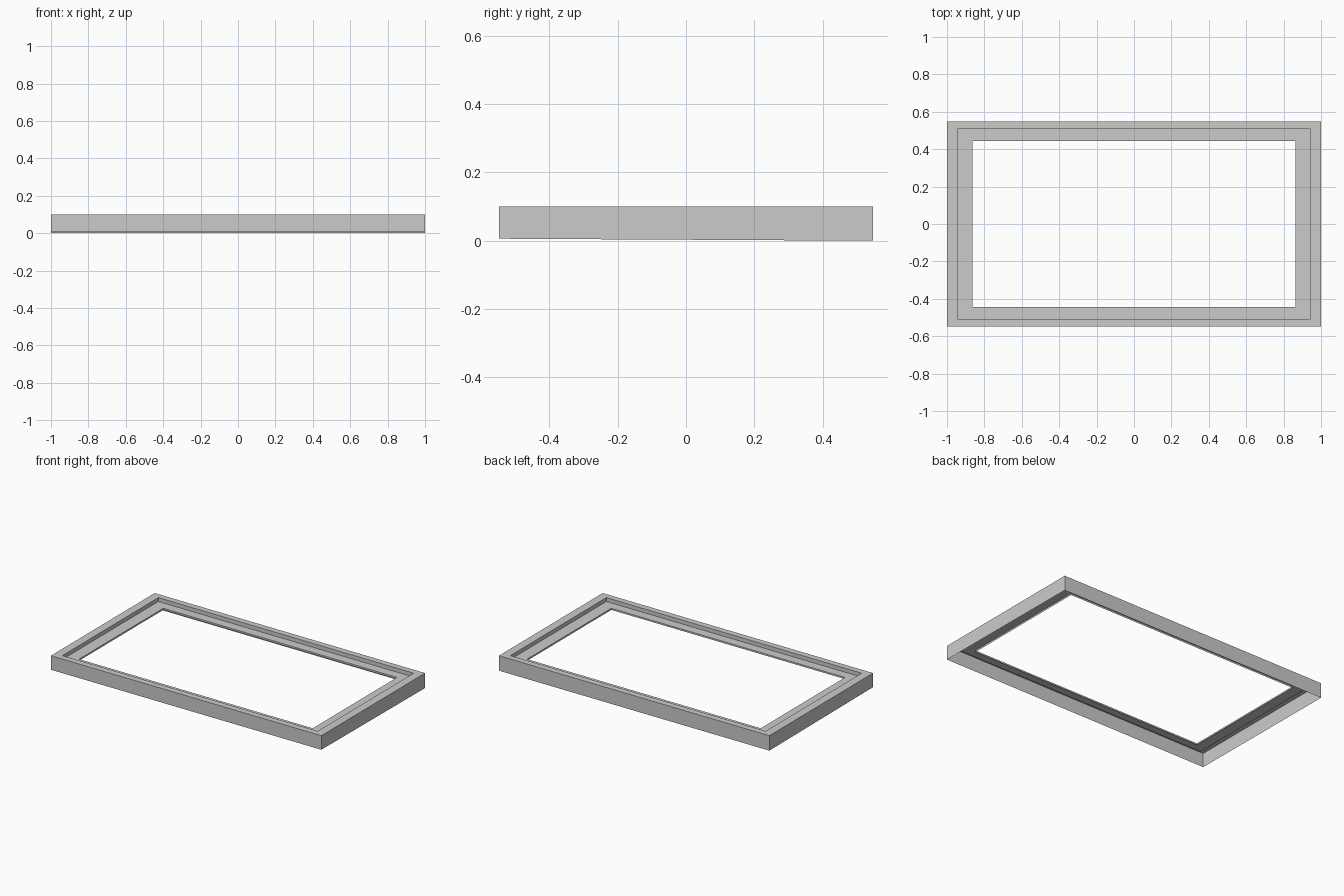
import bpy
import bmesh

cube = bpy.data.objects.get("Cube")
if cube:
    bpy.data.objects.remove(cube, do_unlink=True)

# Single flat grey
grey = bpy.data.materials.new("plain grey")
grey.use_nodes = True
colour = (0.6, 0.6, 0.6, 1)
grey.diffuse_color = colour
grey.node_tree.nodes["Principled BSDF"].inputs["Base Color"].default_value = colour

# Stepped section from outer foot to opening lip: half width, half depth, height
section = [
    (1.0, 0.548, 0.0),
    (1.0, 0.548, 0.1),
    (0.944, 0.507, 0.1),
    (0.944, 0.507, 0.074),
    (0.864, 0.445, 0.074),
    (0.864, 0.445, 0.063),
]
corners = [(-1, -1), (1, -1), (1, 1), (-1, 1)]

# Thin pressed shell, open underneath
bm = bmesh.new()
rings = [[bm.verts.new((sx * w, sy * d, z)) for sx, sy in corners]
         for w, d, z in section]

# The front foot sits very slightly higher than the back
for v in rings[0][:2]:
    v.co.z = 0.006

for outer, inner in zip(rings, rings[1:]):
    for i in range(4):
        j = (i + 1) % 4
        bm.faces.new((outer[i], outer[j], inner[j], inner[i]))

mesh = bpy.data.meshes.new("stepped_frame")
bm.to_mesh(mesh)
bm.free()
mesh.materials.append(grey)
frame = bpy.data.objects.new("stepped_frame", mesh)
bpy.context.collection.objects.link(frame)
